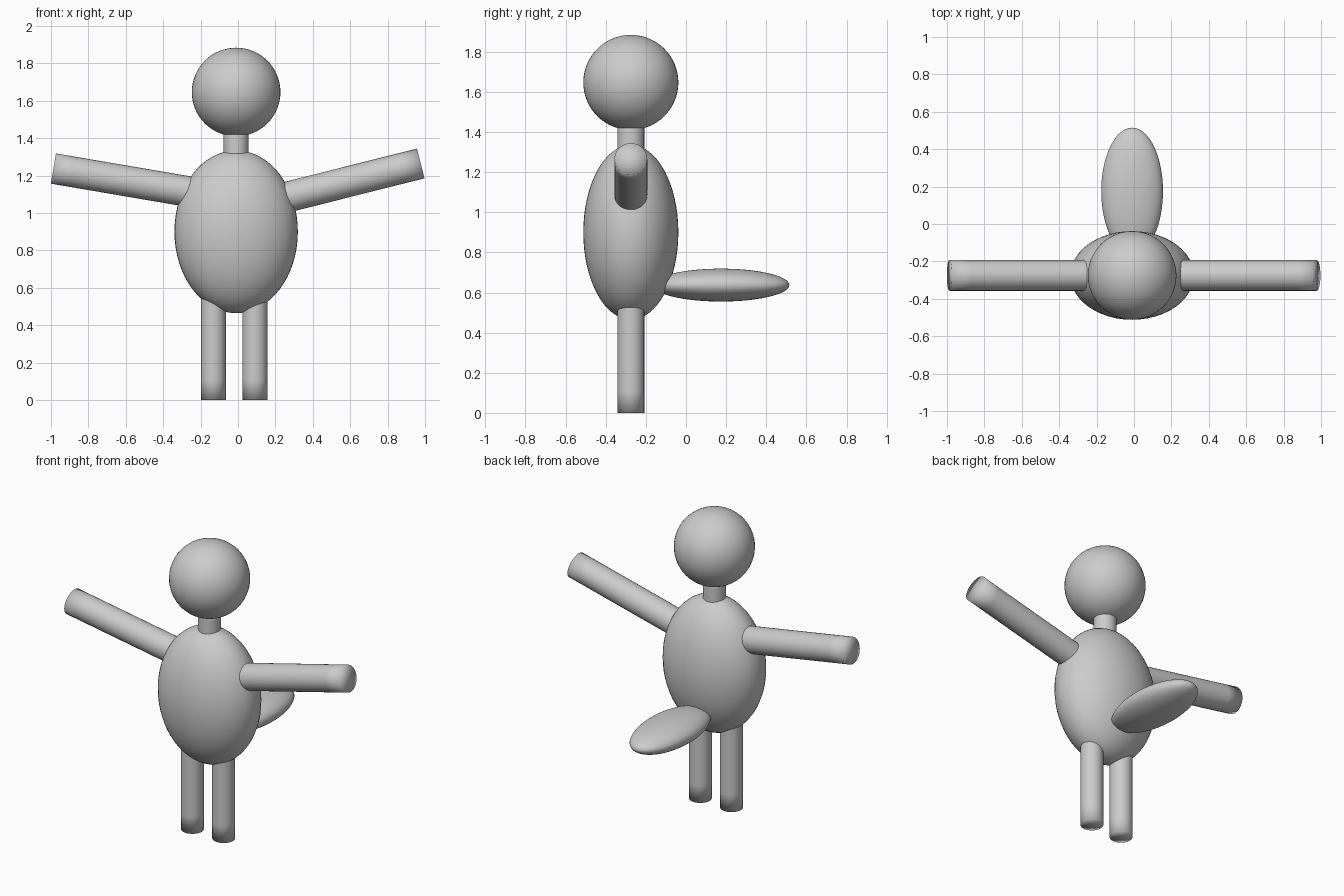
import bpy, bmesh, math
from mathutils import Vector, Matrix

if "Cube" in bpy.data.objects:
    bpy.data.objects.remove(bpy.data.objects["Cube"])

CX, CY = -0.01, -0.275   # axis of the figure

grey = bpy.data.materials.new("plain grey")
grey.diffuse_color = (0.6, 0.6, 0.6, 1)
grey.use_nodes = True
grey.node_tree.nodes["Principled BSDF"].inputs["Base Color"].default_value = grey.diffuse_color


def finish(name, bm):
    bmesh.ops.recalc_face_normals(bm, faces=bm.faces)
    for f in bm.faces:
        f.smooth = True
    me = bpy.data.meshes.new(name)
    bm.to_mesh(me)
    bm.free()
    me.materials.append(grey)
    ob = bpy.data.objects.new(name, me)
    bpy.context.collection.objects.link(ob)


def ellipsoid(name, centre, radii):
    bm = bmesh.new()
    bmesh.ops.create_uvsphere(bm, u_segments=48, v_segments=32, radius=1)
    bmesh.ops.transform(bm, verts=bm.verts,
                        matrix=Matrix.Translation(centre) @ Matrix.Diagonal((*radii, 1)))
    finish(name, bm)


def rod(name, start, end, radius, step=0.1, sides=32):
    """Smooth-shaded capped cylinder with evenly spaced rings."""
    a, b = Vector(start), Vector(end)
    axis = b - a
    turn = axis.to_track_quat('Z', 'Y')
    rings = max(2, round(axis.length / step))
    bm = bmesh.new()
    loops = []
    for i in range(rings + 1):
        mid = a + axis * (i / rings)
        loops.append([bm.verts.new(mid + turn @ Vector((
            radius * math.cos(t * math.tau / sides),
            radius * math.sin(t * math.tau / sides), 0))) for t in range(sides)])
    for lo, hi in zip(loops, loops[1:]):
        for t in range(sides):
            u = (t + 1) % sides
            bm.faces.new((lo[t], lo[u], hi[u], hi[t]))
    # caps as fans around a centre point
    for loop, centre in ((loops[0], a), (loops[-1], b)):
        c = bm.verts.new(centre)
        for t in range(sides):
            bm.faces.new((loop[t], loop[(t + 1) % sides], c))
    finish(name, bm)


# rounded parts
ellipsoid("head", (CX, CY, 1.647), (0.237, 0.237, 0.237))
ellipsoid("body", (CX, CY, 0.9), (0.33, 0.237, 0.435))
ellipsoid("tail", (CX, 0.175, 0.637), (0.165, 0.34, 0.082))

# neck and legs
rod("neck", (CX, CY, 1.2), (CX, CY, 1.5), 0.067)
for side, x in (("left", -0.132), ("right", 0.09)):
    rod(side + "_leg", (x, CY, 0), (x, CY, 0.65), 0.067)

# arms, raised at slightly different angles
rod("left_arm", (-0.16, CY, 1.097), (-0.987, CY, 1.238), 0.082)
rod("right_arm", (0.16, CY, 1.06), (0.977, CY, 1.265), 0.082)
